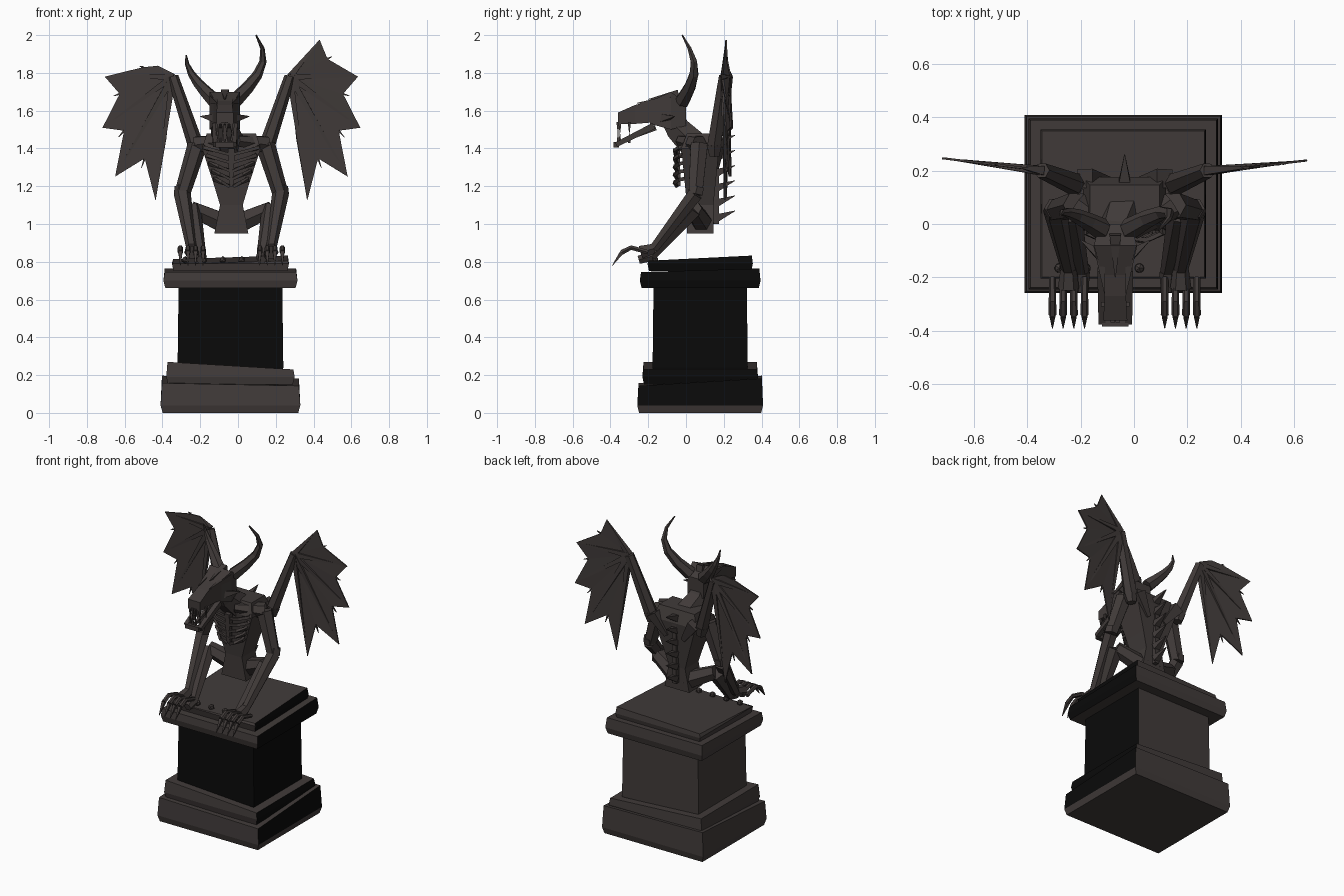
import bpy, bmesh
from math import sin, cos, pi, radians
from mathutils import Vector

cube = bpy.data.objects.get("Cube")
if cube:
    bpy.data.objects.remove(cube, do_unlink=True)


def material(name, rgb):
    made = bpy.data.materials.new(name)
    made.use_nodes = True
    made.diffuse_color = (*rgb, 1)
    made.node_tree.nodes["Principled BSDF"].inputs["Base Color"].default_value = (*rgb, 1)
    return made


STONE = material("brown grey stone", (.052, .043, .041))
BLACK = material("black stone", (.003, .003, .003))


def finish(name, bm, is_black=None):
    bmesh.ops.recalc_face_normals(bm, faces=bm.faces)
    bm.normal_update()
    if is_black:
        for face in bm.faces:
            face.material_index = int(is_black(face))
    mesh = bpy.data.meshes.new(name)
    bm.to_mesh(mesh)
    bm.free()
    mesh.materials.append(STONE)
    mesh.materials.append(BLACK)
    ob = bpy.data.objects.new(name, mesh)
    bpy.context.collection.objects.link(ob)
    return ob


def skin(name, rings, is_black=None):
    """Bridge successive vertex rings and cap both ends."""
    bm = bmesh.new()
    rows = [[bm.verts.new(point) for point in ring] for ring in rings]
    for low, high in zip(rows, rows[1:]):
        for i in range(len(low)):
            bm.faces.new((low[i - 1], low[i], high[i], high[i - 1]))
    bm.faces.new(rows[0])
    bm.faces.new(rows[-1])
    return finish(name, bm, is_black)


def tube(name, start_radius, end_radius, *path, sides=6):
    """Faceted limb along a path, tapering evenly."""
    points = [Vector(point) for point in path]
    last = len(points) - 1
    span = (points[last] - points[0]).normalized()
    across = Vector((0, 1, 0)) if abs(span.x) > .7 else Vector((1, 0, 0))
    rings = []
    for i, point in enumerate(points):
        along = points[min(i + 1, last)] - points[max(i - 1, 0)]
        u = along.cross(across).normalized()
        v = along.cross(u).normalized()
        radius = start_radius + (end_radius - start_radius) * i / last
        angles = [2 * pi * (k + .5) / sides for k in range(sides)]
        rings.append([point + radius * (u * cos(a) + v * sin(a)) for a in angles])
    return skin(name, rings)


def bar(name, start_radius, end_radius, *path):
    return tube(name, start_radius, end_radius, *path, sides=4)


def spike(name, radius, *path):
    return bar(name, radius, .002, *path)


CORNERS = ((-1, -1), (1, -1), (1, 1), (-1, 1))


# Pedestal: turned-in foot, straight sides, crooked top
def block(name, half, bottom, top, tilt_x, tilt_y, is_black):
    rings = []
    for z, scale, lean in ((bottom, .97, 0), (bottom + .04, 1, 0), (top, .98, 1)):
        ring = []
        for i, j in CORNERS:
            x, y = i * half * scale, j * half * scale * .9
            ring.append((x - .04, y + .075, z + lean * (tilt_x * x + tilt_y * y)))
        rings.append(ring)
    skin(name, rings, is_black)


def east(face):
    return face.normal.x > .7 and face.calc_center_median().z > .05


def east_or_front(face):
    return max(face.normal.x, -face.normal.y) > .7


block("plinth_base", .37, 0, .17, -.02, .06, east)
block("plinth_step", .34, .15, .25, -.06, 0, east)
block("plinth_column", .28, .2, .67, 0, 0, east_or_front)
block("plinth_cap", .355, .66, .755, 0, .03, east)
block("plinth_top_slab", .31, .75, .81, .03, .05, east)


# Body centre line and head pivot; side is -1 or 1
def body(side, out, y, z):
    return Vector((side * out - .035, y, z))


def head(side, out, y, z):
    return Vector((side * out - .07, y - .1, z + 1.6))


# Torso: height, half width, half depth
skin("torso", [[body(i, wide, .075 + j * deep, z) for i, j in CORNERS]
               for z, wide, deep in ((.95, .09, .07), (1.1, .06, .07), (1.2, .09, .08),
                                     (1.4, .155, .1), (1.48, .13, .07))])
bar("sternum", .015, .025, body(0, 0, -.04, 1.2), body(0, 0, -.05, 1.4))
tube("neck", .09, .06, body(0, 0, .06, 1.4), head(0, 0, .06, -.1), head(0, 0, 0, 0))
bar("spine_ridge", .02, .02, body(0, 0, .16, 1), body(0, 0, .16, 1.4))
for step in range(6):
    z = 1.03 + .08 * step
    spike("spine_spike", .03, body(0, 0, .16, z), body(0, 0, .26, z + .04))


# Head sections: depth, half width, middle height, half height
def head_loft(name, *sections):
    skin(name, [[head(i, wide, y, middle + j * tall) for i, j in CORNERS]
                for y, wide, middle, tall in sections])


head_loft("skull", (.1, .06, -.02, .06), (.02, .08, 0, .1), (-.09, .05, -.01, .06))
head_loft("muzzle", (-.05, .06, 0, .06), (-.17, .04, -.02, .05), (-.26, .045, -.04, .03))
spike("head_crest", .03, head(0, 0, .06, .09), head(0, 0, -.1, .06))
bar("jaw_tip", .02, .02, head(-1, .05, -.27, -.18), head(1, .05, -.27, -.18))
bar("tongue", .02, .01, head(0, 0, -.06, -.09), head(0, 0, -.26, -.17))


# Horns follow one curl; the right one is broken off partway
def horn(name, side, length):
    steps = [length * k / 5 for k in range(6)]
    tube(name, .042, .004, *(head(side, .05 + .155 * sin(2.3 * t),
                                  .08 + .065 * sin(pi * t), .05 + .35 * t)
                             for t in steps))


horn("left_horn", 1, 1)
horn("right_horn", -1, .7)


# Wings: finger tips fan down from the wrist, with notches between
def wing(label, side, thumb_angle, thumb_length):
    shoulder, wrist = body(side, .19, .15, 1.42), body(side, .31, .2, 1.78)

    def reach(angle, length):
        x = wrist.x + side * length * cos(radians(angle))
        return Vector((x, .16 + .12 * abs(x), wrist.z + length * sin(radians(angle))))

    fan = [(thumb_angle, thumb_length), (0, .36), (-36, .46), (-60, .61), (-82, .66)]
    rim = []
    for (angle, length), (next_angle, next_length) in zip(fan, fan[1:]):
        rim.append(reach(angle, length))
        rim.append(reach((angle + next_angle) / 2, .36 * (length + next_length)))
    rim.append(reach(*fan[-1]))
    tips, notches = rim[::2], rim[1::2]
    rim.append(reach(-84, .33))

    bm = bmesh.new()
    hub = bm.verts.new(wrist)
    edge = [bm.verts.new(point) for point in rim]
    for near, far in zip(edge, edge[1:]):
        bm.faces.new((hub, near, far))
    thickness = finish(label + "_wing_membrane", bm).modifiers.new("thickness", "SOLIDIFY")
    thickness.thickness = .008
    thickness.offset = 0
    for tip in tips:
        spike(label + "_wing_finger", .024, wrist, tip)
    for notch in notches:
        spike(label + "_wing_spur", .008, notch, notch.lerp(wrist, -.12))
    tube(label + "_wing_arm", .042, .03, shoulder, wrist)
    tube(label + "_wing_knob", .03, .045, body(side, .18, .15, 1.36), shoulder)


wing("right", -1, 35, .1)
wing("left", 1, 51, .25)

for side, label in ((-1, "right_"), (1, "left_")):
    # Face
    spike(label + "brow", .03, head(side, .06, .02, .06), head(side, .04, -.16, .04))
    spike(label + "cheek_spike", .03, head(side, .05, -.02, -.04), head(side, .13, .04, -.03))
    bar(label + "jaw", .024, .018, head(side, .05, -.07, -.08), head(side, .05, -.27, -.18))
    for out, y in ((.01, -.26), (.035, -.25), (.045, -.2)):
        spike(label + "fang", .012, head(side, out, y, -.06), head(side, out, y, -.12))
        spike(label + "lower_fang", .01, head(side, out, y, -.17), head(side, out, y, -.12))

    # Rib cage and shoulders
    for step in range(5):
        z, wide = 1.2 + .042 * step, .085 + .014 * step
        bar(label + "rib", .011, .014, body(side, .01, -.05, z),
            body(side, wide * .6, -.06, z + .02), body(side, wide, -.035, z + .035),
            body(side, wide, .05, z + .05))
    shoulder = body(side, .18, .07, 1.42)
    tube(label + "collar", .03, .05, body(side, .03, -.03, 1.44), shoulder)
    bar(label + "shoulder_blade", .02, .05, body(side, .06, .16, 1.3), body(side, .15, .17, 1.43))

    # Arm and clawed hand
    elbow, wrist = body(side, .26, .05, 1.16), body(side, .21, -.17, .87)
    tube(label + "upper_arm", .052, .042, shoulder, elbow)
    tube(label + "elbow", .04, .045, elbow + Vector((0, .01, .04)), elbow)
    tube(label + "forearm", .045, .028, elbow, wrist)
    tube(label + "palm", .03, .04, wrist, body(side, .21, -.24, .85))
    for step in range(4):
        out = .15 + .04 * step
        knuckle, nail = body(side, out, -.29, .875), body(side, out, -.34, .85)
        tube(label + "finger", .013, .015, body(side, out, -.2, .85), knuckle, nail)
        spike(label + "claw", .015, nail, body(side, out, -.39, .78))

    # Crouching leg
    knee, ankle = body(side, .21, .04, 1.08), body(side, .16, -.18, .83)
    tube(label + "thigh", .06, .045, body(side, .03, .09, 1), knee)
    tube(label + "shin", .05, .027, knee, ankle)
    tube(label + "foot", .03, .025, ankle, body(side, .16, -.25, .81))

# Pebbles along the front of the slab
for step in range(5):
    bm = bmesh.new()
    bmesh.ops.create_icosphere(bm, subdivisions=1, radius=.02)
    bmesh.ops.translate(bm, vec=(.1 * step - .28, -.165, .81), verts=bm.verts)
    finish("pebble", bm)
